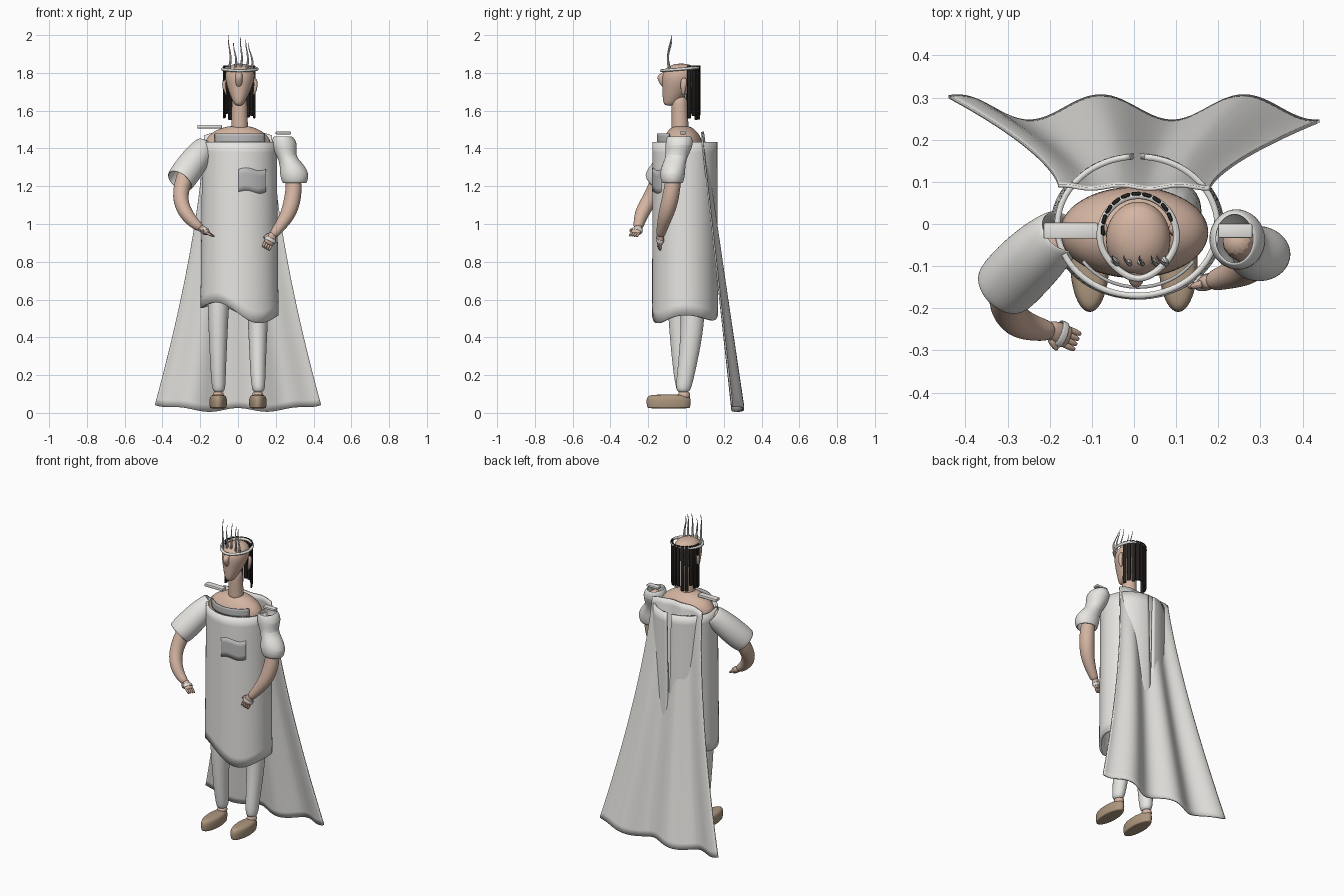
import bpy, bmesh, math, random
from mathutils import Vector

if "Cube" in bpy.data.objects:
    bpy.data.objects.remove(bpy.data.objects["Cube"])
random.seed(3)
TAU = math.tau


def material(name, rgb):
    m = bpy.data.materials.new(name)
    m.diffuse_color = (*rgb, 1)
    m.use_nodes = True
    m.node_tree.nodes["Principled BSDF"].inputs["Base Color"].default_value = m.diffuse_color
    return m


SKIN = material("skin", (0.66, 0.46, 0.36))
SHOE = material("leather", (0.42, 0.31, 0.21))
HAIR = material("hair", (0.02, 0.017, 0.015))
CLOTH = material("pale_cloth", (0.80, 0.79, 0.76))
DARK = material("grey_cloth", (0.50, 0.50, 0.51))


def finish(name, bm, mat=None, thick=0, sub=0):
    bmesh.ops.recalc_face_normals(bm, faces=bm.faces)
    me = bpy.data.meshes.new(name)
    bm.to_mesh(me)
    bm.free()
    for p in me.polygons:
        p.use_smooth = True
    ob = bpy.data.objects.new(name, me)
    bpy.context.collection.objects.link(ob)
    me.materials.append(mat or CLOTH)
    if thick:
        mod = ob.modifiers.new("thickness", 'SOLIDIFY')
        mod.thickness, mod.offset = thick, 0
    if sub:
        mod = ob.modifiers.new("smooth", 'SUBSURF')
        mod.levels = mod.render_levels = sub
    bpy.context.view_layer.objects.active = ob
    ob.select_set(True)
    bpy.ops.object.shade_smooth_by_angle(angle=math.radians(40))
    ob.select_set(False)
    return ob


def loft(name, rings, mat=None, ref=None, n=12, caps=True, cyclic=False, thick=0, sub=2):
    """Rings (x, y, z, ra, rb): horizontal, or square to the path when ref is given."""
    bm = bmesh.new()
    pts = [Vector(r[:3]) for r in rings]
    k = len(pts)
    loops = []
    for i, (p, r) in enumerate(zip(pts, rings)):
        u, v = Vector((1, 0, 0)), Vector((0, 1, 0))
        if ref:
            a = pts[(i - 1) % k] if cyclic else pts[max(i - 1, 0)]
            b = pts[(i + 1) % k] if cyclic else pts[min(i + 1, k - 1)]
            t = (b - a).normalized()
            u = t.cross(Vector(ref)).normalized()
            v = t.cross(u)
        loops.append([bm.verts.new(p + u * r[3] * math.cos(TAU * j / n) + v * r[-1] * math.sin(TAU * j / n))
                      for j in range(n)])
    for i in range(k if cyclic else k - 1):
        a, b = loops[i], loops[(i + 1) % k]
        for j in range(n):
            bm.faces.new((a[j], a[(j + 1) % n], b[(j + 1) % n], b[j]))
    if caps and not cyclic:
        bm.faces.new(loops[0])
        bm.faces.new(loops[-1])
    return finish(name, bm, mat, thick, sub)


def sheet(name, nu, nv, f, thick, mat=None):
    bm = bmesh.new()
    g = [[bm.verts.new(f(i / nu, j / nv)) for j in range(nv + 1)] for i in range(nu + 1)]
    for i in range(nu):
        for j in range(nv):
            bm.faces.new((g[i][j], g[i + 1][j], g[i + 1][j + 1], g[i][j + 1]))
    return finish(name, bm, mat, thick)


def box(name, c, size, mat=None, rot=0, bevel=0.004):
    bm = bmesh.new()
    bmesh.ops.create_cube(bm, size=1)
    bmesh.ops.scale(bm, vec=size, verts=bm.verts)
    bmesh.ops.bevel(bm, geom=bm.edges[:], offset=bevel, segments=2, affect='EDGES', profile=0.5)
    ob = finish(name, bm, mat)
    ob.location, ob.rotation_euler = c, (0, 0, rot)
    return ob


# torso, neck and head
loft("torso", [(0, -.02, .82, .11, .08), (0, -.02, .95, .14, .1), (0, -.02, 1.2, .16, .11), (0, -.02, 1.38, .185, .112),
               (0, -.02, 1.45, .178, .108), (0, -.02, 1.49, .135, .08), (.005, -.025, 1.522, .06, .045)], SKIN, n=16)
loft("neck", [(.01, -.03, 1.48, .05, .05), (.008, -.032, 1.53, .045, .046), (.008, -.034, 1.62, .043, .044),
              (.008, -.034, 1.68, .042, .042)], SKIN)
loft("head", [(.005, -.085, 1.625, .018, .028), (.005, -.078, 1.65, .034, .046), (.007, -.054, 1.70, .058, .072),
              (.01, -.04, 1.76, .078, .09), (.01, -.034, 1.8, .08, .092), (.01, -.028, 1.83, .066, .076),
              (.01, -.025, 1.85, .03, .034)], SKIN, n=16)
loft("nose", [(.005, -.105, 1.81, .02, .012), (.005, -.125, 1.785, .02, .03), (.005, -.125, 1.765, .022, .03),
              (.005, -.105, 1.715, .018, .018)], SKIN, n=8)
for s, side in ((-1, "right"), (1, "left")):
    loft(side + "_ear", [(.01 + s * .072, -.015, 1.68, .006, .008), (.01 + s * .082, -.015, 1.71, .01, .014),
                         (.01 + s * .085, -.012, 1.75, .012, .02), (.01 + s * .078, -.01, 1.775, .008, .012)], SKIN, n=8)

# hair strips round the sides and back
for i in range(10):
    a = math.radians(20 + i * 18)
    low = 1.55 + random.uniform(0, .04)
    box("hair_strip", (.008 + .082 * math.cos(a), -.012 + .084 * math.sin(a), (low + 1.84) / 2),
        (.023, .009, 1.84 - low), HAIR, a + math.pi / 2)

# crown band and thin wavy prongs
band = []
for i in range(28):
    a = TAU * i / 28
    s = math.sin(a)
    band.append((.01 + .092 * math.cos(a) * (1 if s > 0 else 1 - .25 * s * s), -.03 + (.098 if s > 0 else .1) * s,
                 1.82 + .008 * s, .009, .009))
loft("crown_band", band, ref=(0, 0, 1), n=8, cyclic=True, sub=1)
for x0, x1, top in ((-.05, -.043, 2.0), (-.018, -.016, 1.965), (.008, .022, 1.99), (.042, .05, 1.98), (.072, .062, 1.96)):
    h = top - 1.81
    loft("crown_prong", [(x0 + (x1 - x0) * t + .008 * math.sin(5 * t), -.084 - .012 * math.sin(4 * t), 1.81 + h * t,
                          .007 * (1 - t) + .001) for t in (0, .15, .3, .45, .6, .75, .9, 1)], n=8, sub=0)


# tunic: a long tube, slit at the back, with a wavy hem
def tunic(u, v):
    gap = .09 * (1 - v)
    a = math.pi / 2 + gap + (TAU - 2 * gap) * u
    x, y = .19 * math.cos(a), .165 * math.sin(a)
    front = min(1, max(0, .5 - y * 4))
    hem = .53 - (.04 + .015 * front) * math.sin(math.pi * (x + .01) / .22)
    grow = 1 + .05 * v
    return Vector((.008 + x * grow, -.005 + y * (1 + .015 * v), 1.435 + (hem - 1.435) * v))


sheet("tunic", 72, 16, tunic, .014)


def strip(name, a0, a1, z0, z1, rx, ry, wave, mat=None):
    def f(u, v):
        a = math.radians(a0 + (a1 - a0) * u)
        return Vector((.01 + rx * math.cos(a), -.005 + ry * math.sin(a),
                       z0 + (z1 - z0) * v + wave * math.sin(TAU * u)))
    sheet(name, 16, 4, f, .008, mat)


strip("collar", 215, 325, 1.43, 1.478, .16, .145, 0, DARK)
strip("chest_patch", 268, 314, 1.17, 1.29, .196, .1705, .008, DARK)


# cape: flaring sheet with growing folds
def cape(u, v):
    s = 2 * u - 1
    half = .18 + .26 * v ** 1.5
    bottom = .006 + .01 * (1 + math.cos(s * 9)) + .035 * abs(s) ** 6
    top = 1.488 - .02 * abs(s) ** 4
    fold = math.cos(TAU * (s + .18) / .773)
    return Vector((s * half, .087 + .187 * v + (.004 + .026 * v) * fold, top + (bottom - top) * v))


sheet("cape", 64, 40, cape, .008)

# arms and sleeves
V = (0, 1, 0)
loft("right_arm", [(-.17, -.03, 1.42, .046), (-.22, -.07, 1.36, .05), (-.285, -.13, 1.25, .05), (-.312, -.185, 1.14, .043),
                   (-.282, -.235, 1.06, .041), (-.23, -.25, 1.0, .03), (-.19, -.255, .975, .023)], SKIN, V)
loft("right_sleeve", [(-.17, -.015, 1.415, .054), (-.217, -.06, 1.355, .07), (-.27, -.112, 1.28, .075),
                      (-.31, -.155, 1.225, .072)], None, V, n=16, caps=False, thick=.012)
loft("left_arm", [(.235, -.035, 1.45, .045), (.27, -.055, 1.34, .042), (.3, -.068, 1.22, .043), (.288, -.085, 1.12, .048),
                  (.262, -.11, 1.04, .041), (.205, -.13, .965, .028), (.18, -.137, .935, .024)], SKIN, V)
loft("left_sleeve", [(.238, -.035, 1.465, .045, .06), (.245, -.035, 1.42, .07, .072), (.253, -.048, 1.36, .043, .052),
                     (.285, -.065, 1.315, .057, .056), (.299, -.072, 1.265, .075, .064), (.3, -.072, 1.215, .06, .052)],
     n=16, caps=False, thick=.012)


# hands: palm, plate, four fingers and a thumb
def hand(side, wrist, d, across):
    w, d, c = Vector(wrist), Vector(d).normalized(), Vector(across).normalized()
    ref = d.cross(c).normalized()
    loft(side + "_palm", [(*(w + d * t), a, b) for t, a, b in
                          ((-.01, .02, .02), (.015, .026, .02), (.045, .03, .016), (.06, .026, .012))], SKIN, ref)
    loft(side + "_hand_plate", [(*(w + d * t), .032, .019) for t in (.022, .032, .042)],
         None, ref, caps=False, thick=.004, sub=1)
    for i in range(4):
        p = w + d * .045 + c * (i - 1.5) * .013
        loft(side + "_finger", [(*(p + d * t), r) for t, r in ((0, .008), (.02, .008), (.034, .007), (.042, .004))],
             SKIN, ref, n=8, sub=1)
    p, e = w + d * .008 + c * .018, (d + c * .6).normalized()
    loft(side + "_thumb", [(*(p + e * t), r) for t, r in ((0, .01), (.018, .01), (.04, .006))], SKIN, ref, n=8, sub=1)


hand("right", (-.2, -.25, .98), (.62, -.28, -.42), (-.3, -.75, .1))
hand("left", (.185, -.135, .945), (-.45, -.1, -.9), (-.8, -.25, .45))

# shoulder plates
box("right_shoulder_plate", (-.15, -.016, 1.515), (.13, .038, .018))
box("left_shoulder_plate", (.24, -.016, 1.482), (.082, .034, .014))

# legs, ankles and shoes
for s, side, y in ((-1, "right", -.035), (1, "left", .04)):
    x = s * .105
    loft(side + "_leg", [(x * .8, -.01, .92, .075, .085), (x, y, .6, .06, .068), (x, y * .8, .42, .052, .062),
                         (x, y * .3 - .01, .22, .042, .05), (x + .003, -.012, .14, .038, .044),
                         (x + .003, -.014, .105, .028, .033)])
    loft(side + "_ankle", [(x, -.01, .07, .026, .03), (x, -.01, .095, .032, .035), (x, -.01, .115, .026, .03)], SKIN)
    loft(side + "_shoe", [(x, -.092, .024, .04, .108), (x, -.092, .026, .045, .115), (x, -.092, .06, .048, .12),
                          (x, -.092, .085, .045, .116), (x, -.09, .098, .03, .095)], SHOE, n=20)
